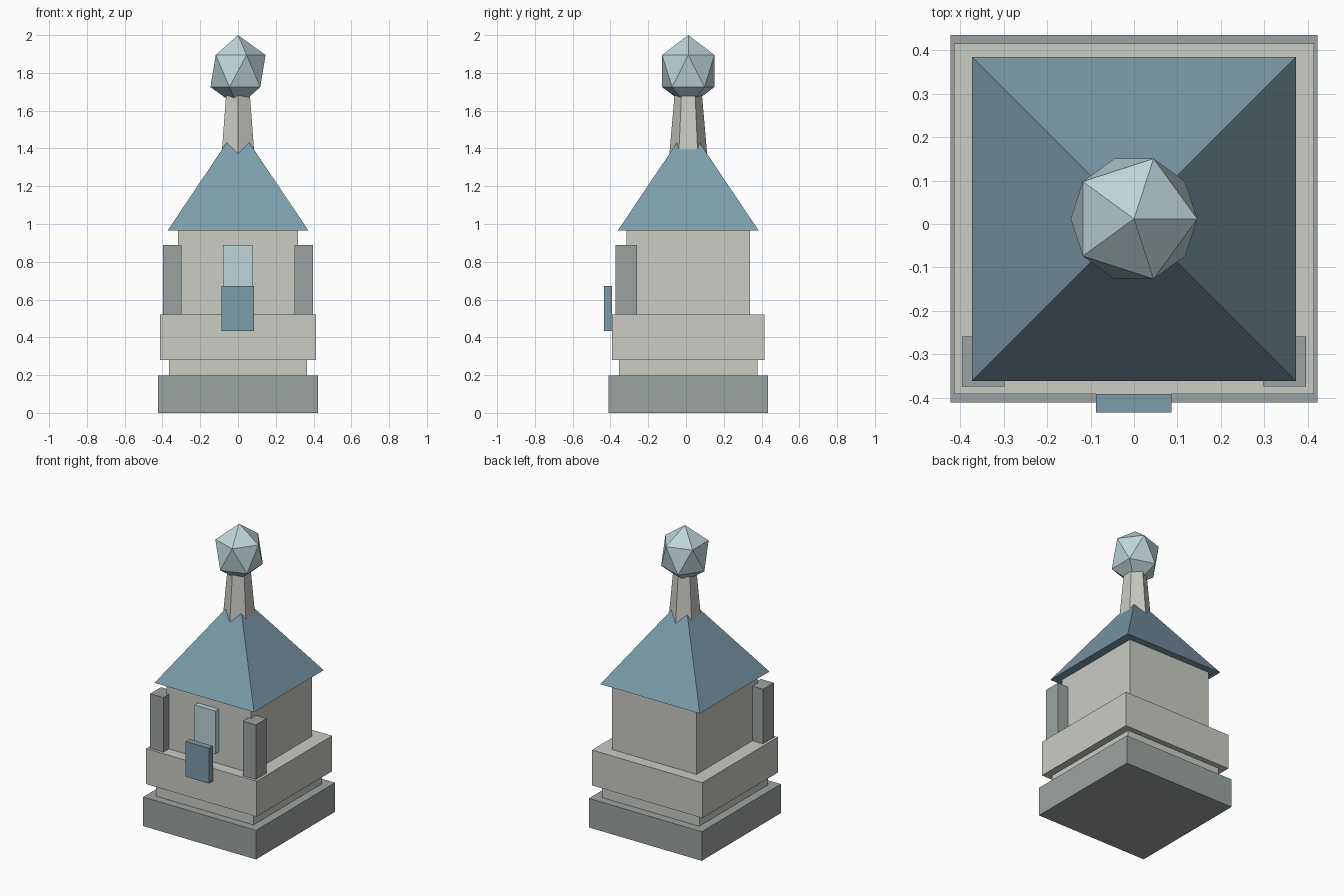
import bpy, math

cube = bpy.data.objects.get("Cube")
if cube:
    bpy.data.objects.remove(cube, do_unlink=True)

CY = 0.012  # depth centre of the tower


def material(name, rgb):
    """Flat material from 8-bit display colour, stored as linear values."""
    lin = [((c / 255 + 0.055) / 1.055) ** 2.4 for c in rgb]
    mat = bpy.data.materials.new(name)
    mat.use_nodes = True
    mat.diffuse_color = (*lin, 1)
    mat.node_tree.nodes["Principled BSDF"].inputs["Base Color"].default_value = (*lin, 1)
    return mat


stone = material("pale_stone", (202, 204, 196))
dark_stone = material("dark_stone", (156, 164, 161))
blue = material("slate_blue", (124, 156, 171))
glass = material("pale_glass", (189, 214, 218))


def finish(name, mat):
    obj = bpy.context.object
    obj.name = name
    obj.data.materials.append(mat)
    bpy.ops.object.transform_apply(location=False, rotation=True, scale=True)
    return obj


def box(name, mat, x, y, z):
    """Box spanning the (low, high) ranges on each axis."""
    spans = (x, y, z)
    bpy.ops.mesh.primitive_cube_add(size=1, location=[(a + b) / 2 for a, b in spans])
    bpy.context.object.scale = [b - a for a, b in spans]
    return finish(name, mat)


def tier(name, mat, half_x, half_y, z):
    return box(name, mat, (-half_x, half_x), (CY - half_y, CY + half_y), z)


def cone(name, mat, sides, r1, r2, z, turn):
    bpy.ops.mesh.primitive_cone_add(
        vertices=sides, radius1=r1, radius2=r2, depth=z[1] - z[0],
        location=(0, CY, (z[0] + z[1]) / 2), rotation=(0, 0, turn))
    return finish(name, mat)


# Stacked square tiers
tier("base_plinth", dark_stone, 0.423, 0.423, (0, 0.197))
tier("recessed_course", stone, 0.365, 0.367, (0.197, 0.28))
tier("ledge_block", stone, 0.414, 0.404, (0.28, 0.52))
tier("tower_body", stone, 0.317, 0.327, (0.52, 0.965))

# Front corner pillars
for side, s in (("left", 1), ("right", -1)):
    box(side + "_corner_pillar", dark_stone, sorted((s * 0.298, s * 0.396)),
        (-0.374, -0.259), (0.52, 0.89))

# Window panel and door panel on the front
box("window_panel", glass, (-0.079, 0.077), (-0.352, -0.312), (0.6, 0.89))
box("door_panel", blue, (-0.088, 0.086), (-0.434, -0.392), (0.433, 0.672))

# Pyramid roof, six-sided spire and faceted finial
cone("roof", blue, 4, 0.373 * math.sqrt(2), 0, (0.965, 1.52), math.pi / 4)
cone("spire", stone, 6, 0.106, 0.073, (1.3, 1.68), 0)
bpy.ops.mesh.primitive_ico_sphere_add(subdivisions=1, radius=1, location=(0, CY, 1.81))
bpy.context.object.scale = (0.163, 0.163, 0.19)
finish("finial", glass)
